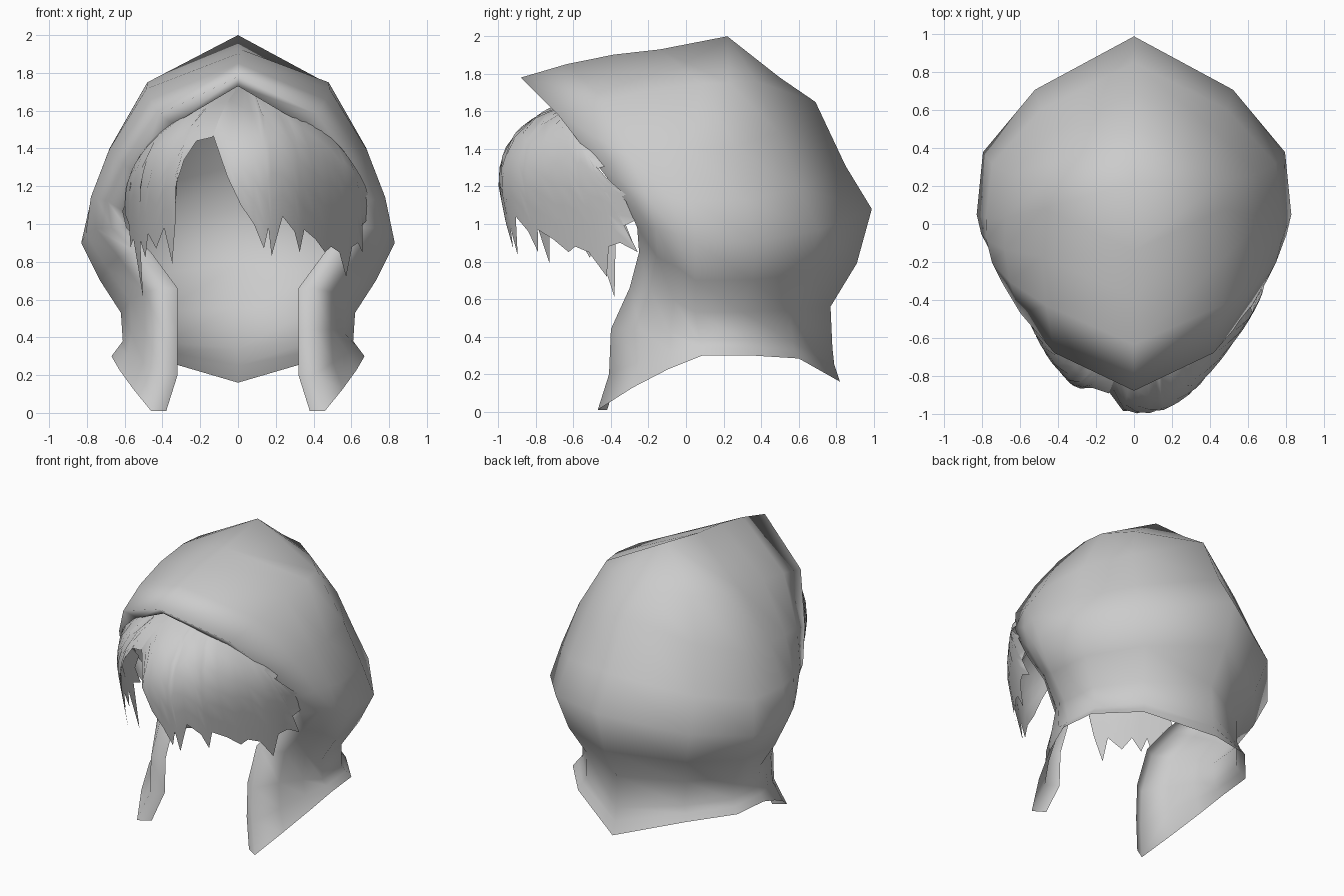
import bpy, bmesh, math
from mathutils import Vector

cube = bpy.data.objects.get("Cube")
if cube:
    bpy.data.objects.remove(cube, do_unlink=True)

grey = bpy.data.materials.new("plain_grey")
grey.use_nodes = True
colour = (0.6, 0.6, 0.6, 1)
grey.diffuse_color = colour
grey.node_tree.nodes["Principled BSDF"].inputs["Base Color"].default_value = colour


def make_sheet(name, columns, angle):
    """Skin a list of equally long point columns as one smooth sheet."""
    bm = bmesh.new()
    grid = [[bm.verts.new(p) for p in col] for col in columns]
    for a, b in zip(grid, grid[1:]):
        for i in range(len(a) - 1):
            bm.faces.new((a[i], a[i + 1], b[i + 1], b[i]))
    bmesh.ops.remove_doubles(bm, verts=bm.verts, dist=0.0005)
    bmesh.ops.recalc_face_normals(bm, faces=bm.faces)
    mesh = bpy.data.meshes.new(name)
    bm.to_mesh(mesh)
    bm.free()
    mesh.materials.append(grey)
    obj = bpy.data.objects.new(name, mesh)
    bpy.context.collection.objects.link(obj)
    bpy.ops.object.select_all(action='DESELECT')
    obj.select_set(True)
    bpy.context.view_layer.objects.active = obj
    bpy.ops.object.shade_smooth_by_angle(angle=math.radians(angle))


# Hood guide curves from crown to hem: face rim, widest side and back spine
rim = [(0, -.88, 1.78), (.42, -.68, 1.58), (.6, -.47, 1.31), (.69, -.32, 1.12), (.67, -.26, .98),
       (.54, -.25, .85), (.4, -.3, .66), (.4, -.4, .44), (.4, -.41, .2), (.46, -.47, .01)]
side = [(0, -.14, 1.93), (.48, .08, 1.75), (.68, .03, 1.4), (.78, .03, 1.12), (.83, .05, .9),
        (.73, .05, .7), (.62, .05, .53), (.61, .07, .38), (.64, .08, .34), (.67, .09, .3)]
spine = [(.22, 2), (.5, 1.78), (.69, 1.65), (.85, 1.31), (.99, 1.08),
         (.91, .79), (.77, .56), (.78, .34), (.79, .25), (.82, .16)]

rows = []
for i, (f, w, (by, bz)) in enumerate(zip(rim, side, spine)):
    f, w = Vector(f), Vector(w)
    # A folded lip turns the face edge inward
    lip = f + Vector((-.08 * min(1, f.x * 3), .05, -.05 if i < 4 else 0))
    row = [lip, f]
    for t in (.33, .67):
        p = f.lerp(w, t)
        p.x += .13 * t * (1 - t) * min(1, f.x * 2)
        p.z += .1 * t * (1 - t)
        row.append(p)
    row.append(w)
    for c, s in ((.96, .35), (.63, .7), (0, 1)):
        if i == 0:
            s = 1  # the crown gathers into a single peak
        rise = s ** 6 if i > 6 else 1 - c if i else 1
        row.append(Vector((w.x * c, w.y + (by - w.y) * s, w.z + (bz - w.z) * rise)))
    rows.append(row + [Vector((-p.x, p.y, p.z)) for p in reversed(row[:-1])])
make_sheet("hood", rows, 120)


# Hair follows a rounded skull shape, addressed by angle from the front and height
def skull(deg, z):
    a, h = math.radians(deg), z - 1.2
    f = math.sqrt(max(0, 1 - (h / .54) ** 2.6)) if h > 0 else 1 + h * .22
    if deg > 0:
        f *= 1 - .09 * math.sin(2 * a) ** 2
    return Vector((.05 + .68 * math.sin(a) * f, -.1 - .9 * math.cos(a) * f, z))


def fringe(name, tips):
    """Locks fan out from under the hood down to a jagged row of tips."""
    columns = []
    for deg, z in tips:
        root = deg * .8
        top = 1.72 - .75 * (root / 85) ** 2
        lock = [skull(root + (deg - root) * k / 6, top + (z - top) * k / 6) for k in range(7)]
        tucked = lock[0] + Vector((-.04 * math.sin(math.radians(root)), .14, .05))
        columns.append([tucked] + lock)
    make_sheet(name, columns, 80)


fringe("hair_left", [(-17, 1.47), (-9, 1.25), (-3, 1.1), (3, 1), (8, .87), (10, .98), (12, .83),
                     (17, 1.04), (24, .96), (28, .85), (30, .97), (38, .92), (46, .85), (50, .88),
                     (57, .85), (65, .72), (67, .88), (72, .9), (79, .85), (74, .99), (80, 1.03),
                     (74, 1.07), (80, 1.1), (73, 1.16)])
fringe("hair_right", [(-17, 1.46), (-25, 1.44), (-30, 1.34), (-34, 1.2), (-36, 1), (-40, .79),
                      (-43, .98), (-50, .87), (-55, .95), (-60, .82), (-63, .92), (-69, .61),
                      (-71, .92), (-78, .88), (-75, 1), (-80, 1.05), (-74, 1.15)])
